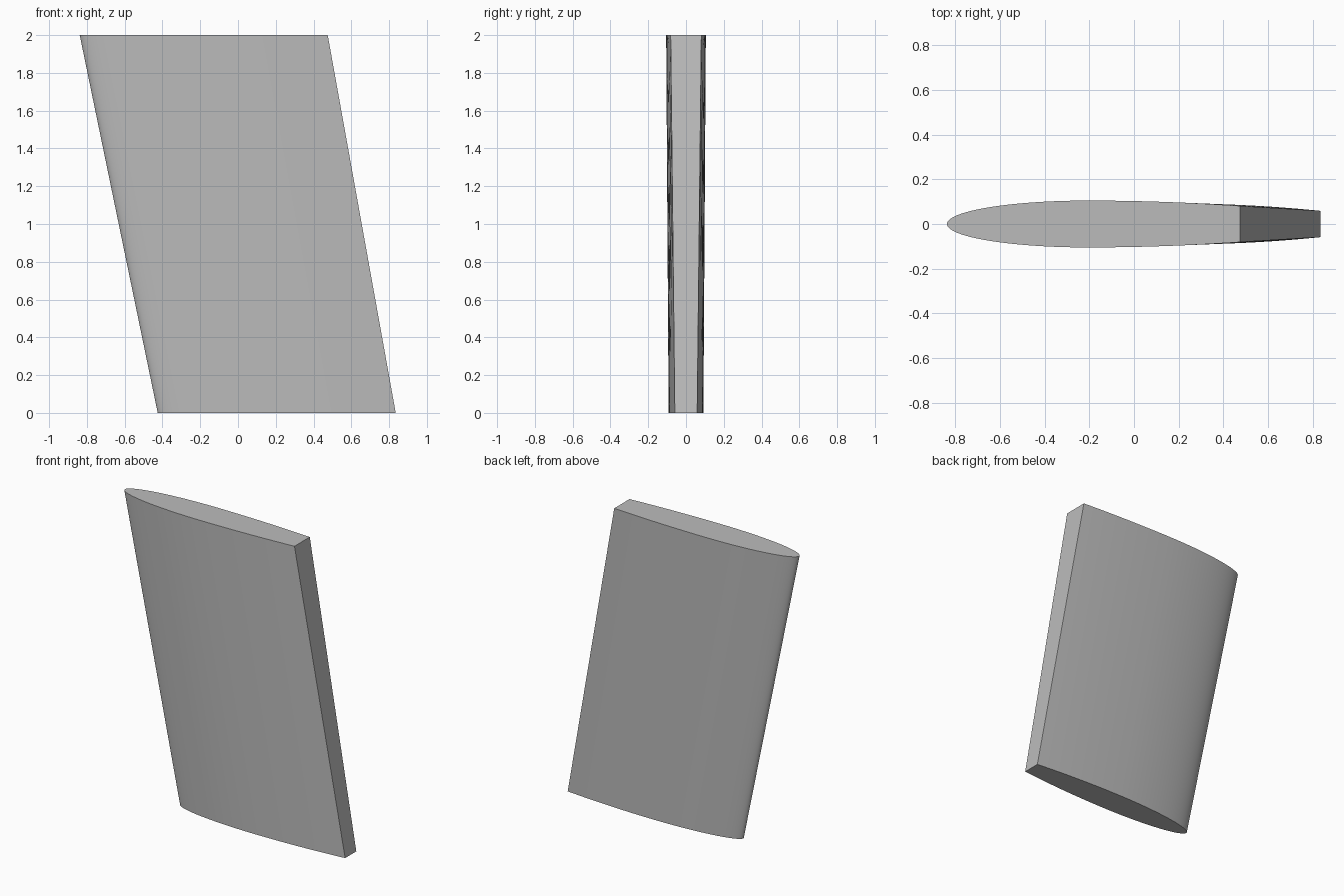
import bpy, bmesh, math

cube = bpy.data.objects.get("Cube")
if cube:
    bpy.data.objects.remove(cube, do_unlink=True)

grey = bpy.data.materials.new("light_grey")
grey.use_nodes = True
colour = (0.5, 0.5, 0.5, 1)
grey.diffuse_color = colour
grey.node_tree.nodes["Principled BSDF"].inputs["Base Color"].default_value = colour

STEPS = 24
CREST = 0.48  # chord fraction where the section is thickest


def section(x_nose, x_tail, half, tail_half, z):
    """Closed outline: elliptical nose, gently tapering tail, blunt trailing edge."""
    chord = x_tail - x_nose
    side = []
    for i in range(STEPS + 1):
        # Stations bunch up towards the rounded nose
        a = math.pi / 2 * i / STEPS
        side.append((CREST * (1 - math.cos(a)), half * math.sin(a)))
    for i in range(1, STEPS // 2 + 1):
        u = i / (STEPS // 2)
        side.append((CREST + (1 - CREST) * u, half - (half - tail_half) * u * u))
    upper = [(x_nose + chord * t, y, z) for t, y in side]
    lower = [(x, -y, z) for x, y, z in upper[:0:-1]]
    return upper + lower


# Swept fin lofted between the lower and upper sections
bm = bmesh.new()
bottom = [bm.verts.new(p) for p in section(-0.425, 0.835, 0.092, 0.059, 0)]
top = [bm.verts.new(p) for p in section(-0.838, 0.475, 0.105, 0.081, 2)]
n = len(bottom)
for i in range(n):
    j = (i + 1) % n
    bm.faces.new((bottom[i], bottom[j], top[j], top[i]))
bm.faces.new(bottom)
bm.faces.new(top)
bmesh.ops.recalc_face_normals(bm, faces=bm.faces)

mesh = bpy.data.meshes.new("swept_fin")
bm.to_mesh(mesh)
bm.free()
mesh.materials.append(grey)
fin = bpy.data.objects.new("swept_fin", mesh)
bpy.context.collection.objects.link(fin)

# Smooth skin, crisp end caps and trailing edge
bpy.ops.object.select_all(action='DESELECT')
fin.select_set(True)
bpy.context.view_layer.objects.active = fin
bpy.ops.object.shade_smooth_by_angle(angle=math.radians(30))
